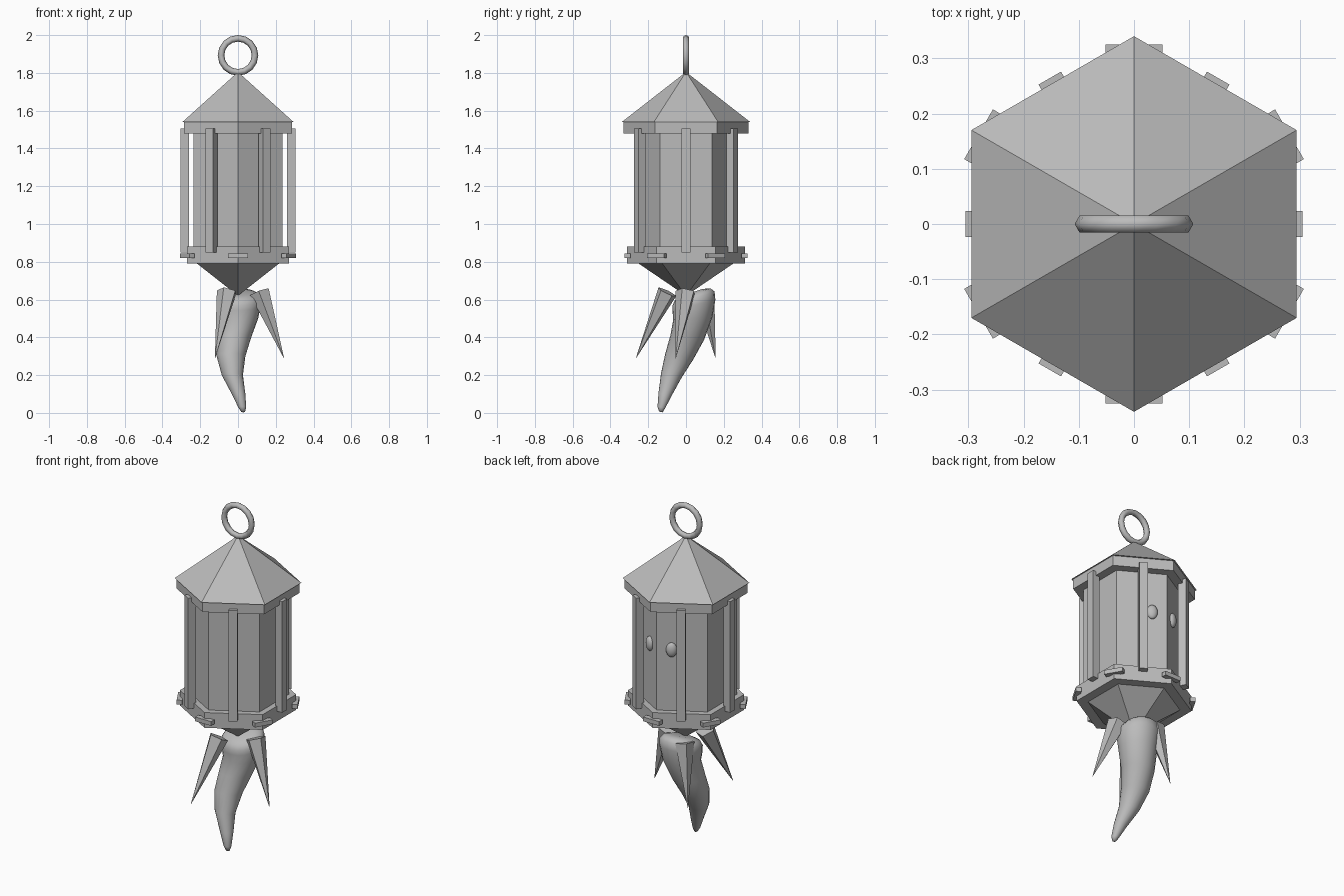
import bpy, bmesh, math
from mathutils import Vector, Matrix

if "Cube" in bpy.data.objects:
    bpy.data.objects.remove(bpy.data.objects["Cube"])

grey = bpy.data.materials.new("grey_metal")
grey.diffuse_color = (0.5, 0.5, 0.5, 1)
grey.use_nodes = True
grey.node_tree.nodes["Principled BSDF"].inputs["Base Color"].default_value = grey.diffuse_color


def finish(name, bm, smooth=False):
    bmesh.ops.recalc_face_normals(bm, faces=bm.faces[:])
    me = bpy.data.meshes.new(name)
    bm.to_mesh(me)
    bm.free()
    me.materials.append(grey)
    for p in me.polygons:
        p.use_smooth = smooth
    ob = bpy.data.objects.new(name, me)
    bpy.context.collection.objects.link(ob)
    return ob


def hexagon(name, r_low, r_high, z0, z1):
    """Six-sided prism or pyramid with corners on the y axis."""
    bm = bmesh.new()
    bmesh.ops.create_cone(bm, cap_ends=True, segments=6, radius1=r_low, radius2=r_high, depth=z1 - z0)
    # put one corner exactly on +y
    v = max((v.co for v in bm.verts), key=lambda c: c.xy.length)
    turn = math.pi / 2 - math.atan2(v.y, v.x)
    bm.transform(Matrix.Translation((0, 0, (z0 + z1) / 2)) @ Matrix.Rotation(turn, 4, 'Z'))
    bmesh.ops.remove_doubles(bm, verts=bm.verts[:], dist=1e-5)
    return finish(name, bm)


def block(name, angle, r0, r1, width, z0, z1):
    """Box standing between two radii at an angle round the axis."""
    bm = bmesh.new()
    bmesh.ops.create_cube(bm, size=1)
    bm.transform(Matrix.Rotation(angle, 4, 'Z')
                 @ Matrix.Translation(((r0 + r1) / 2, 0, (z0 + z1) / 2))
                 @ Matrix.Diagonal((r1 - r0, width, z1 - z0, 1)))
    return finish(name, bm)


# Lantern housing
hexagon("roof", 0.34, 0.0, 1.54, 1.805)
hexagon("roof_rim", 0.33, 0.33, 1.48, 1.54)
hexagon("body", 0.273, 0.273, 0.86, 1.50)
hexagon("base_ring", 0.312, 0.312, 0.79, 0.88)
hexagon("bottom_point", 0.0, 0.25, 0.62, 0.79)

# Upright bars in front of each face, small plates on each base corner
for i in range(6):
    block(f"bar_{i}", math.radians(60 * i), 0.26, 0.305, 0.047, 0.85, 1.505)
    block(f"corner_plate_{i}", math.radians(60 * i + 30), 0.295, 0.325, 0.104, 0.82, 0.845)

# Hanging ring
bpy.ops.mesh.primitive_torus_add(location=(0, 0, 1.893), rotation=(math.pi / 2, 0, 0),
                                 major_segments=16, minor_segments=6,
                                 major_radius=0.09, minor_radius=0.0175)
ring = bpy.context.object
ring.name = "hanging_ring"
ring.data.materials.append(grey)
bpy.ops.object.shade_smooth()

# Oval studs on the two back faces
for side in (-1, 1):
    bm = bmesh.new()
    bmesh.ops.create_uvsphere(bm, u_segments=16, v_segments=10, radius=1)
    bm.transform(Matrix.Translation((side * 0.071, 0.236, 1.24))
                 @ Matrix.Rotation(math.radians(-30 * side), 4, 'Z')
                 @ Matrix.Diagonal((0.03, 0.02, 0.042, 1)))
    finish("stud_right" if side > 0 else "stud_left", bm, True)

# Three spikes pointing down and outwards
for i in range(3):
    a = math.radians(120 * i)
    out = Vector((math.cos(a), math.sin(a), 0))
    top = out * 0.115 + Vector((0, 0, 0.64))
    tip = out * 0.245 + Vector((0, -0.055, 0.285))
    axis = tip - top
    bm = bmesh.new()
    bmesh.ops.create_cone(bm, cap_ends=True, segments=5, radius1=0.055, radius2=0, depth=axis.length)
    bmesh.ops.remove_doubles(bm, verts=bm.verts[:], dist=1e-5)
    bm.transform(Matrix.Translation((top + tip) / 2) @ axis.to_track_quat('Z', 'Y').to_matrix().to_4x4())
    finish(f"spike_{i}", bm)

# Curved horn: x, y, z, radius, tilt of each ring (tip to top)
rings = [
    (0.027, -0.133, 0.005, 0.010, -10), (0.022, -0.130, 0.03, 0.021, -10),
    (0.003, -0.110, 0.10, 0.036, -10), (-0.030, -0.077, 0.20, 0.056, -12),
    (-0.037, -0.035, 0.30, 0.076, -12), (-0.020, 0.007, 0.40, 0.090, -8),
    (0.003, 0.036, 0.50, 0.104, 4), (0.003, 0.042, 0.57, 0.117, 14),
    (0.003, 0.040, 0.605, 0.117, 18), (0.003, 0.036, 0.628, 0.100, 18),
    (0.003, 0.032, 0.638, 0.060, 18)]
N = 20
bm = bmesh.new()
loops = []
for x, y, z, r, tilt in rings:
    t = math.radians(tilt)
    loops.append([bm.verts.new((x + r * math.cos(a), y + r * math.sin(a) * math.cos(t),
                                z + r * math.sin(a) * math.sin(t)))
                  for a in (2 * math.pi * k / N for k in range(N))])
for lo, hi in zip(loops, loops[1:]):
    for k in range(N):
        bm.faces.new((lo[k], lo[(k + 1) % N], hi[(k + 1) % N], hi[k]))
bm.faces.new(loops[0])
bm.faces.new(loops[-1])
finish("horn", bm, True)
